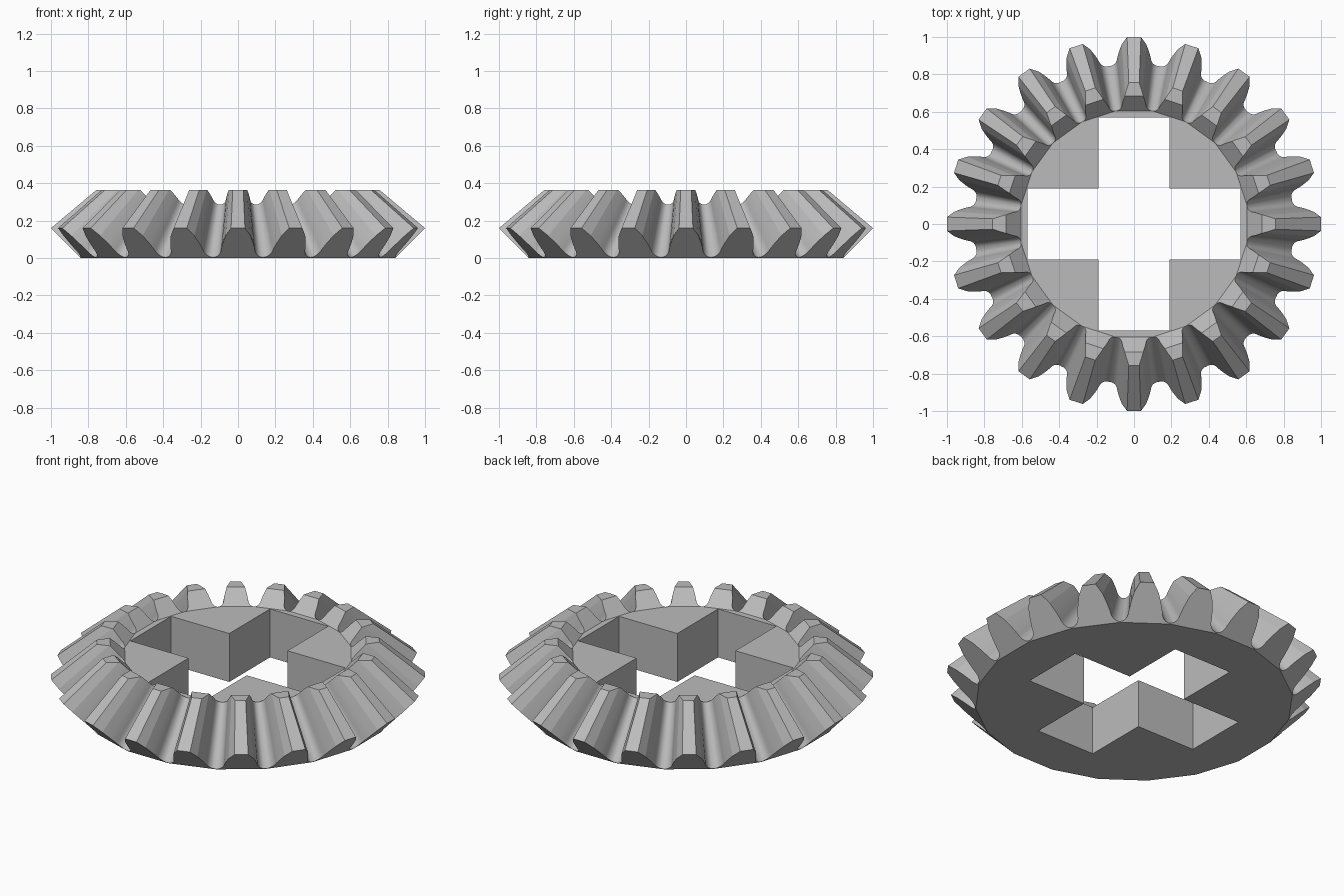
import bpy, bmesh
from math import pi, sin, cos, tan
from mathutils import Vector, Matrix

if "Cube" in bpy.data.objects:
    bpy.data.objects.remove(bpy.data.objects["Cube"])

TEETH = 20
BASE_R = 0.84            # flat radius of the underside
APEX = Vector((0, 0, 1))  # teeth taper towards this point
TAPER = 0.717
TOP_Z = 0.365
HALF = pi / TEETH

grey = bpy.data.materials.new("steel_grey")
grey.diffuse_color = (0.5, 0.5, 0.5, 1)
grey.use_nodes = True
grey.node_tree.nodes["Principled BSDF"].inputs["Base Color"].default_value = (0.5, 0.5, 0.5, 1)


def make_object(name, bm):
    bmesh.ops.recalc_face_normals(bm, faces=bm.faces)
    mesh = bpy.data.meshes.new(name)
    bm.to_mesh(mesh)
    bm.free()
    mesh.materials.append(grey)
    obj = bpy.data.objects.new(name, mesh)
    bpy.context.collection.objects.link(obj)
    return obj


# Half tooth outline (half width, height): tip, flank, then rounded root
STEPS = 8
half = [(0.037, 0.16), (0.066, 0.12), (0.081, 0.08)]
for i in range(STEPS):
    a = pi + pi / 2 * i / STEPS
    half.append((0.133 + 0.043 * cos(a), 0.047 + 0.043 * sin(a)))
half.append(((BASE_R + 0.004) * tan(HALF), 0.004))
outline = [(-x, z) for x, z in reversed(half)] + half
n = len(half)
creases = {n - 2, n - 1, n, n + 1}

# Ring of tapered teeth
bm = bmesh.new()
for t in range(TEETH):
    turn = Matrix.Rotation(2 * pi * t / TEETH, 3, 'Z')
    outer_co = [turn @ Vector((x, BASE_R + z, z)) for x, z in outline]
    outer = [bm.verts.new(c) for c in outer_co]
    inner = [bm.verts.new(APEX.lerp(c, TAPER)) for c in outer_co]
    foot = [bm.verts.new(turn @ Vector((s * BASE_R * tan(HALF), BASE_R, 0))) for s in (1, -1)]
    bm.faces.new(outer + foot)
    bm.faces.new(inner[::-1])
    for k in range(len(outline) - 1):
        face = bm.faces.new((outer[k], inner[k], inner[k + 1], outer[k + 1]))
        face.smooth = k != n - 1
    for k in creases:
        bm.edges.get((outer[k], inner[k])).smooth = False
bmesh.ops.remove_doubles(bm, verts=bm.verts, dist=0.0001)

# Flat underside and upper deck close the ring
rims = [e for e in bm.edges if e.is_boundary]
bmesh.ops.holes_fill(bm, edges=rims, sides=0)

# Trim the tooth crests level
cut = bmesh.ops.bisect_plane(bm, geom=bm.verts[:] + bm.edges[:] + bm.faces[:],
                             plane_co=(0, 0, TOP_Z), plane_no=(0, 0, 1), clear_outer=True)
crest_edges = [g for g in cut["geom_cut"] if isinstance(g, bmesh.types.BMEdge)]
bmesh.ops.holes_fill(bm, edges=crest_edges, sides=0)
bmesh.ops.recalc_face_normals(bm, faces=bm.faces)
for e in bm.edges:
    if len(e.link_faces) == 2 and e.calc_face_angle() > 0.5:
        e.smooth = False
gear = make_object("bevel_gear", bm)

# Cross-shaped hole through the middle
A, L = 0.19, 0.57
bm = bmesh.new()
corners = []
for q in range(4):
    turn = Matrix.Rotation(q * pi / 2, 3, 'Z')
    corners += [turn @ Vector(p) for p in ((L, -A, -0.2), (L, A, -0.2), (A, A, -0.2))]
floor = bm.faces.new([bm.verts.new(c) for c in corners])
ext = bmesh.ops.extrude_face_region(bm, geom=[floor])
bmesh.ops.translate(bm, vec=(0, 0, 0.8),
                    verts=[g for g in ext["geom"] if isinstance(g, bmesh.types.BMVert)])
cutter = make_object("cross_cutter", bm)
cutter.hide_render = True

mod = gear.modifiers.new("cross_hole", 'BOOLEAN')
mod.operation = 'DIFFERENCE'
mod.solver = 'EXACT'
mod.object = cutter
bpy.context.view_layer.objects.active = gear
gear.select_set(True)
bpy.ops.object.modifier_apply(modifier=mod.name)
bpy.data.objects.remove(cutter)
